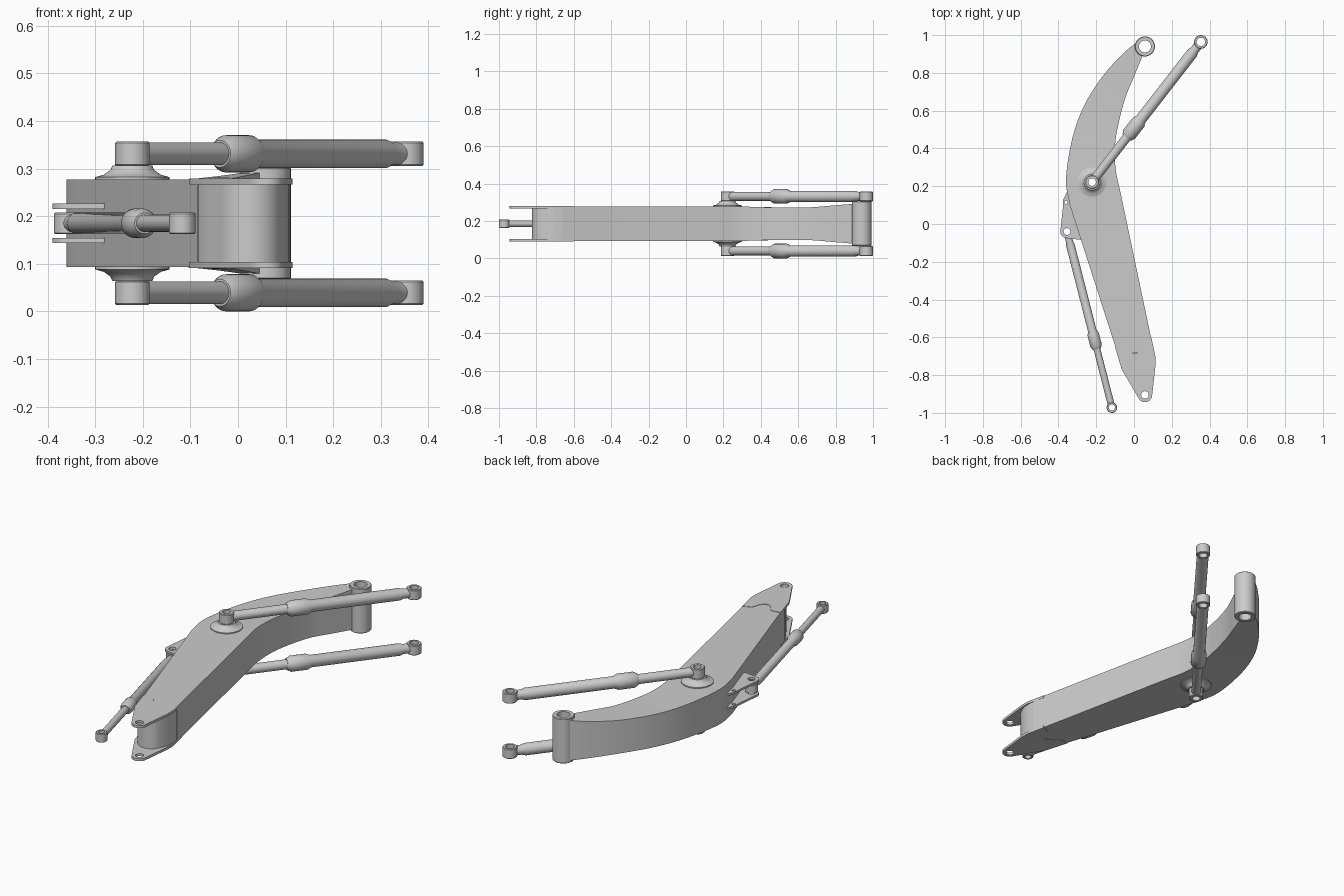
import bpy, bmesh
from math import sin, cos, pi, radians
from mathutils import Vector

if "Cube" in bpy.data.objects:
    bpy.data.objects.remove(bpy.data.objects["Cube"])

ZC = 0.185   # mid plane of the boom


def finish(ob, angle=32):
    bpy.ops.object.select_all(action='DESELECT')
    ob.select_set(True)
    bpy.context.view_layer.objects.active = ob
    bpy.ops.object.convert(target='MESH')
    bpy.ops.object.shade_smooth_by_angle(angle=radians(angle))
    return ob


def from_bmesh(name, bm):
    bmesh.ops.remove_doubles(bm, verts=bm.verts, dist=1e-5)
    bmesh.ops.recalc_face_normals(bm, faces=bm.faces)
    me = bpy.data.meshes.new(name)
    bm.to_mesh(me)
    bm.free()
    ob = bpy.data.objects.new(name, me)
    bpy.context.collection.objects.link(ob)
    return ob


def lathe(name, prof, loc, axis=(0, 0, 1), seg=40):
    """Spin (radius, height) points round an axis; rings without r=0 close up."""
    bm = bmesh.new()
    rings = [[bm.verts.new((r * cos(2 * pi * i / seg), r * sin(2 * pi * i / seg), h))
              for i in range(seg)] for r, h in prof]
    pairs = list(zip(rings, rings[1:]))
    if prof[0][0] > 0:
        pairs.append((rings[-1], rings[0]))
    for a, b in pairs:
        for i in range(seg):
            j = (i + 1) % seg
            bm.faces.new((a[i], a[j], b[j], b[i]))
    ob = from_bmesh(name, bm)
    ob.location = loc
    ob.rotation_mode = 'QUATERNION'
    ob.rotation_quaternion = Vector(axis).to_track_quat('Z', 'Y')
    return finish(ob)


def arc(cx, cy, r, a0, a1, n=14):
    return [(cx + r * cos(radians(a0 + (a1 - a0) * i / n)),
             cy + r * sin(radians(a0 + (a1 - a0) * i / n))) for i in range(n + 1)]


def plate(name, loops, z, half):
    """Flat plate from an outline and hole loops."""
    cu = bpy.data.curves.new(name, 'CURVE')
    cu.dimensions, cu.fill_mode, cu.extrude = '2D', 'BOTH', half
    for pts in loops:
        s = cu.splines.new('POLY')
        s.points.add(len(pts) - 1)
        for p, (x, y) in zip(s.points, pts):
            p.co = (x, y, 0, 1)
        s.use_cyclic_u = True
    ob = bpy.data.objects.new(name, cu)
    bpy.context.collection.objects.link(ob)
    ob.location.z = z
    return finish(ob)


def circle(cx, cy, r, n=24):
    return arc(cx, cy, r, 0, 360, n)[:-1]


def ring(name, x, y, z, r, hole, half):
    c = 0.003
    return lathe(name, [(hole, -half), (r - c, -half), (r, c - half),
                        (r, half - c), (r - c, half), (hole, half)], (x, y, z))


def ram(name, a, b, z, rod, barrel, collar, c0, c1, eye_a, eye_b, half):
    """Hydraulic cylinder: rod eye at a, barrel eye at b, collar from c0 to c1."""
    d = Vector((b[0] - a[0], b[1] - a[1], 0))
    L = d.length
    loc = (a[0], a[1], z)
    s = eye_a[1] + 0.006
    e = L - eye_b[1] - 0.006
    lathe(name + "_rod", [(0, s), (rod, s), (rod, c0 + 0.03), (0, c0 + 0.03)], loc, d)
    lathe(name + "_barrel", [(0, c0), (barrel * 0.95, c0), (collar, c0 + 0.02),
                             (collar, c1 - 0.02), (barrel, c1), (barrel, L - 0.075),
                             (barrel * 0.8, L - 0.055), (barrel * 0.8, e), (0, e)], loc, d)
    ring(name + "_rod_eye", *a, z, *eye_a, half)
    ring(name + "_barrel_eye", *b, z, *eye_b, half)


# Boom box: stations of outer x,y, inner x,y and half width
st = [(0.008, 0.957, 0.045, 0.889, 0.106), (-0.06, 0.90, 0.0, 0.78, 0.097),
      (-0.16, 0.79, -0.045, 0.67, 0.088), (-0.26, 0.635, -0.08, 0.54, 0.086),
      (-0.325, 0.46, -0.10, 0.42, 0.088), (-0.36, 0.24, -0.097, 0.29, 0.092),
      (-0.34, 0.10, -0.07, 0.16, 0.092), (-0.10, -0.645, 0.09, -0.60, 0.092),
      (-0.085, -0.70, 0.105, -0.66, 0.092)]
sv = [Vector(s) for s in st]
path = []
for i in range(6):
    p0, p1, p2, p3 = sv[max(i - 1, 0)], sv[i], sv[i + 1], sv[i + 2]
    if i == 5:
        p3 = p2 + (p2 - p1)
    for k in range(6):
        t = k / 6
        path.append(0.5 * (2 * p1 + (p2 - p0) * t + (2 * p0 - 5 * p1 + 4 * p2 - p3) * t * t
                           + (3 * p1 - p0 - 3 * p2 + p3) * t ** 3))
path += sv[6:]
bm = bmesh.new()
loops = [[bm.verts.new(co) for co in ((s[0], s[1], ZC + s[4]), (s[2], s[3], ZC + s[4]),
                                      (s[2], s[3], ZC - s[4]), (s[0], s[1], ZC - s[4]))]
         for s in path]
for a, b in zip(loops, loops[1:]):
    for i in range(4):
        j = (i + 1) % 4
        bm.faces.new((a[i], a[j], b[j], b[i]))
bm.faces.new(loops[0])
bm.faces.new(loops[-1])
boom = from_bmesh("boom_box", bm)

# Cross pin bore through the boom
PIVOT = (-0.222, 0.222)
cutter = lathe("bore_cutter", [(0, -0.2), (0.03, -0.2), (0.03, 0.2), (0, 0.2)], (*PIVOT, ZC))
cutter.hide_render = True
mod = boom.modifiers.new("bore", 'BOOLEAN')
mod.operation, mod.object, mod.solver = 'DIFFERENCE', cutter, 'EXACT'
finish(boom)
bpy.data.objects.remove(cutter)
lathe("pivot_sleeve", [(0.02, -0.12), (0.031, -0.12), (0.031, 0.12), (0.02, 0.12)], (*PIVOT, ZC))

# Foot tube
ring("foot_tube", 0.058, 0.94, ZC, 0.053, 0.032, 0.118)

# Rounded end block and tip plates
plate("tip_block", [[(-0.098, -0.65), (-0.083, -0.70), (-0.06, -0.75)]
                    + arc(0.025, -0.755, 0.068, 200, 340)
                    + [(0.106, -0.74), (0.108, -0.69), (0.092, -0.61)]], ZC, 0.082)
tip = ([(-0.102, -0.645), (-0.065, -0.77)] + arc(0.058, -0.905, 0.038, 210, 355)
       + [(0.114, -0.745), (0.113, -0.70), (0.092, -0.60), (0.045, -0.618), (0.032, -0.66),
          (0.015, -0.682), (-0.008, -0.685), (-0.028, -0.668), (-0.04, -0.645), (-0.055, -0.638)])

# Bracket outline for the arm cylinder
bracket = ([(-0.345, 0.19), (-0.375, 0.13), (-0.376, 0.09)] + arc(-0.355, -0.04, 0.035, 175, 265)
           + [(-0.27, -0.085), (-0.24, -0.06), (-0.30, 0.15)])

# Parts mirrored about the mid plane
for side, n in ((1, "upper"), (-1, "lower")):
    plate(n + "_tip_plate", [tip, circle(0.058, -0.905, 0.02)], ZC + side * 0.0875, 0.0065)
    plate(n + "_bracket", [bracket, circle(-0.355, -0.04, 0.018), circle(-0.36, 0.115, 0.009)],
          ZC + side * 0.036, 0.0055)
    lathe(n + "_pivot_boss", [(0.025, 0.085), (0.078, 0.085), (0.078, 0.097), (0.06, 0.102),
                              (0.046, 0.112), (0.042, 0.121), (0.025, 0.121)],
          (*PIVOT, ZC), (0, 0, side))
    ram(n + "_lift_cylinder", PIVOT, (0.354, 0.964), ZC + side * 0.146, 0.024, 0.03, 0.039,
        0.30, 0.42, (0.036, 0.02), (0.036, 0.022), 0.026)

# Arm cylinder between the brackets
ram("arm_cylinder", (-0.117, -0.972), (-0.355, -0.04), ZC, 0.018, 0.023, 0.031,
    0.32, 0.42, (0.028, 0.016), (0.032, 0.018), 0.023)
